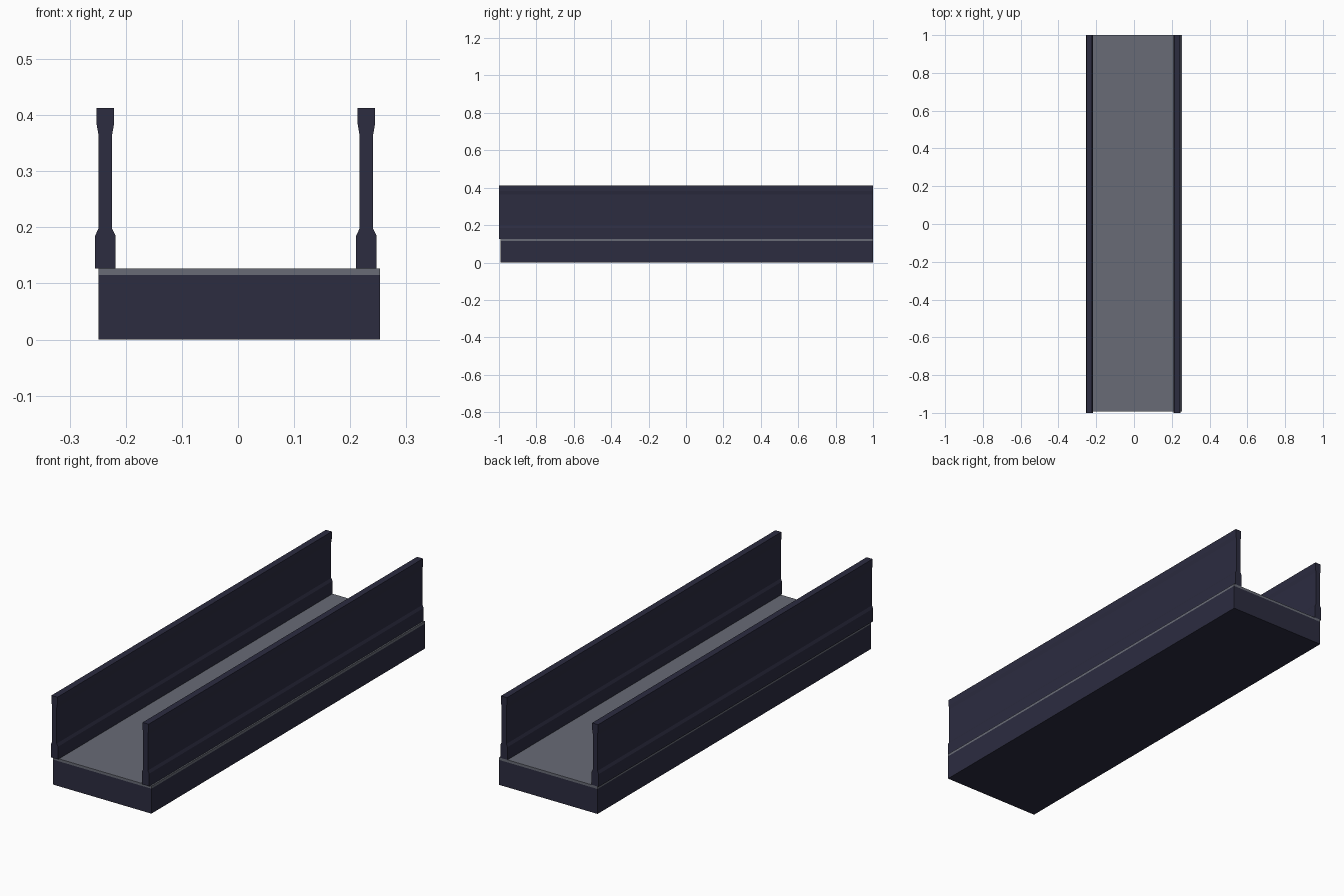
import bpy

if "Cube" in bpy.data.objects:
    bpy.data.objects.remove(bpy.data.objects["Cube"])


def material(name, rgb):
    m = bpy.data.materials.new(name)
    m.diffuse_color = (*rgb, 1)
    m.use_nodes = True
    m.node_tree.nodes["Principled BSDF"].inputs["Base Color"].default_value = m.diffuse_color
    return m


dark = material("dark_navy", (0.025, 0.025, 0.051))
grey = material("slate_grey", (0.138, 0.147, 0.181))


def extrude_profile(name, profile, y0, y1, mat):
    """Extrude a closed x/z outline (counter-clockwise from the front) along y."""
    n = len(profile)
    verts = [(x, y, z) for y in (y0, y1) for x, z in profile]
    faces = [tuple(range(n)), tuple(reversed(range(n, 2 * n)))]
    faces += [(i, i + n, (i + 1) % n + n, (i + 1) % n) for i in range(n)]
    mesh = bpy.data.meshes.new(name)
    mesh.from_pydata(verts, [], faces)
    mesh.materials.append(mat)
    obj = bpy.data.objects.new(name, mesh)
    bpy.context.collection.objects.link(obj)
    return obj


def rect(x0, x1, z0, z1):
    return [(x0, z0), (x1, z0), (x1, z1), (x0, z1)]


# Base block and the walkway slab on it
extrude_profile("base", rect(-0.249, 0.2535, 0, 0.115), -0.993, 1, dark)
extrude_profile("walkway", rect(-0.249, 0.2535, 0.115, 0.1265), -0.993, 1, grey)

# Side walls: wide foot, thin web, thicker cap (half width, height)
half = [(0.0183, 0.1265), (0.0183, 0.185), (0.012, 0.198),
        (0.012, 0.364), (0.0153, 0.383), (0.0153, 0.4125)]
for name, cx in (("left_wall", -0.2365), ("right_wall", 0.2287)):
    outline = [(cx + w, z) for w, z in half] + [(cx - w, z) for w, z in reversed(half)]
    extrude_profile(name, outline, -1, 1, dark)
